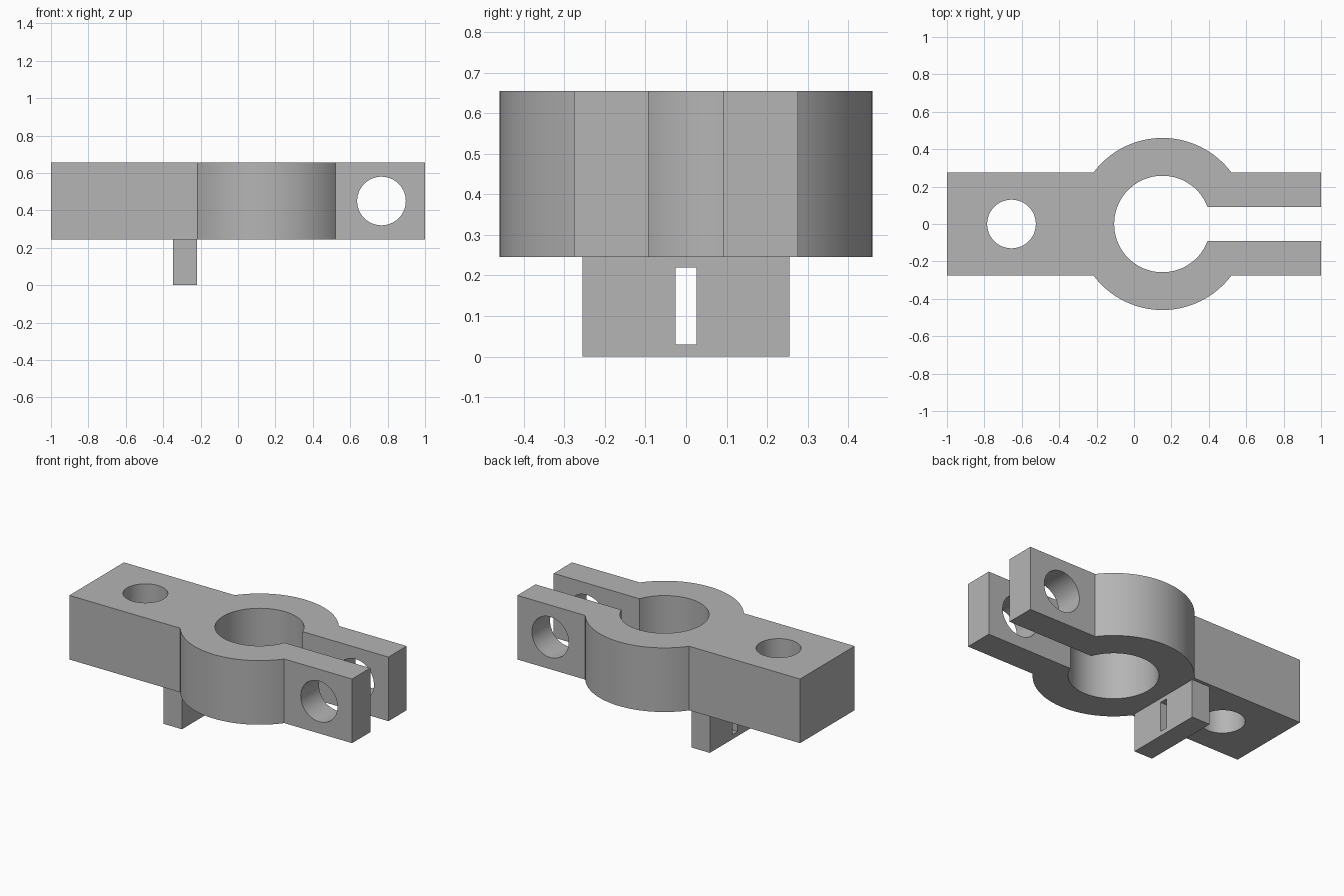
import bpy
import bmesh
from math import asin, cos, sin, pi

if "Cube" in bpy.data.objects:
    bpy.data.objects.remove(bpy.data.objects["Cube"], do_unlink=True)

RING_X, OUTER, INNER = 0.152, 0.46, 0.258
BAR, GAP = 0.276, 0.092           # half widths of the bar and the clamp gap
BOTTOM, TOP = 0.245, 0.655

grey = bpy.data.materials.new("plain grey")
grey.use_nodes = True
colour = (0.46, 0.46, 0.46, 1)
grey.diffuse_color = colour
grey.node_tree.nodes["Principled BSDF"].inputs["Base Color"].default_value = colour


def arc(radius, start, end, steps):
    angles = [start + (end - start) * i / steps for i in range(steps + 1)]
    return [(RING_X + radius * cos(a), radius * sin(a)) for a in angles]


def prism(name, outline, low, high):
    bm = bmesh.new()
    face = bm.faces.new([bm.verts.new((x, y, low)) for x, y in outline])
    top = bmesh.ops.extrude_face_region(bm, geom=[face])["geom"]
    moved = [v for v in top if isinstance(v, bmesh.types.BMVert)]
    bmesh.ops.translate(bm, verts=moved, vec=(0, 0, high - low))
    bmesh.ops.recalc_face_normals(bm, faces=bm.faces)
    mesh = bpy.data.meshes.new(name)
    bm.to_mesh(mesh)
    bm.free()
    mesh.materials.append(grey)
    obj = bpy.data.objects.new(name, mesh)
    bpy.context.collection.objects.link(obj)
    return obj


def block(name, x0, x1, half_y, low, high):
    return prism(name, [(x0, -half_y), (x1, -half_y), (x1, half_y), (x0, half_y)], low, high)


def drill(name, location, radius, rotation=(0, 0, 0)):
    bpy.ops.mesh.primitive_cylinder_add(vertices=96, radius=radius, depth=1.6,
                                        location=location, rotation=rotation)
    obj = bpy.context.object
    obj.name = name
    obj.data.materials.append(grey)
    return obj


def cut(target, cutter):
    cutter.hide_render = True
    mod = target.modifiers.new("cut", 'BOOLEAN')
    mod.operation, mod.solver, mod.object = 'DIFFERENCE', 'EXACT', cutter
    bpy.ops.object.select_all(action='DESELECT')
    target.select_set(True)
    bpy.context.view_layer.objects.active = target
    bpy.ops.object.modifier_apply(modifier=mod.name)
    bpy.data.objects.remove(cutter, do_unlink=True)


# Clamp body: bar, split ring and two ears in one outline
a, g = asin(BAR / OUTER), asin(GAP / INNER)
outline = [(-1, BAR), (-1, -BAR)]
outline += arc(OUTER, pi + a, 2 * pi - a, 48)
outline += [(1, -BAR), (1, -GAP)]
outline += arc(INNER, 2 * pi - g, g, 80)
outline += [(1, GAP), (1, BAR)]
outline += arc(OUTER, a, pi - a, 48)
body = prism("clamp_body", outline, BOTTOM, TOP)

# Bar hole and the bolt hole through both ears
cut(body, drill("bar_hole", (-0.655, 0, 0.45), 0.13))
cut(body, drill("bolt_hole", (0.767, 0, 0.45), 0.13, (pi / 2, 0, 0)))
bpy.ops.object.shade_smooth_by_angle()

# Slotted tab under the bar
tab = block("slotted_tab", -0.347, -0.218, 0.255, 0, BOTTOM)
cut(tab, block("tab_slot", -0.5, -0.1, 0.026, 0.03, 0.22))
